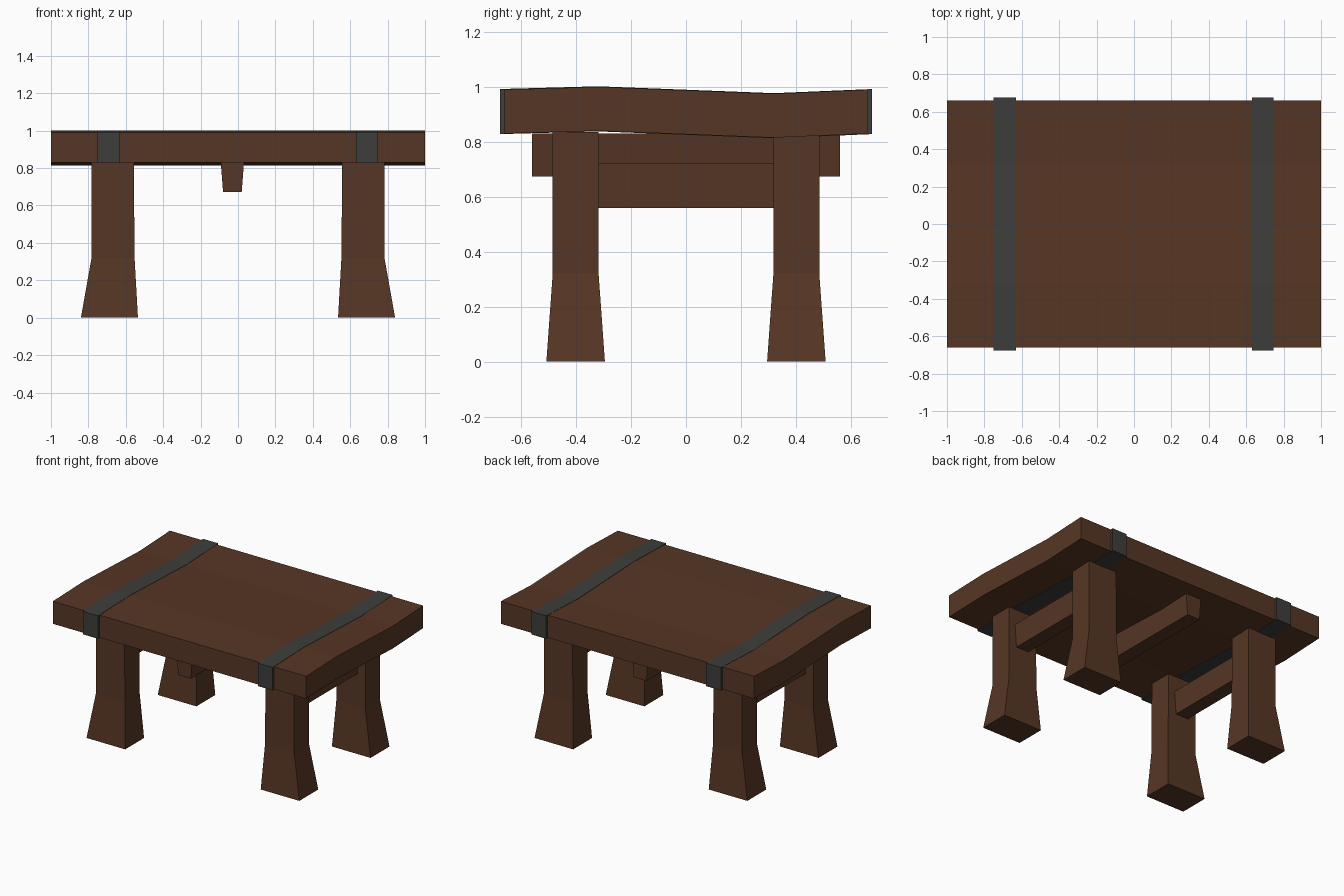
import bpy, bmesh

if "Cube" in bpy.data.objects:
    bpy.data.objects.remove(bpy.data.objects["Cube"])


def material(name, rgb):
    m = bpy.data.materials.new(name)
    m.diffuse_color = (*rgb, 1)
    m.use_nodes = True
    m.node_tree.nodes["Principled BSDF"].inputs["Base Color"].default_value = m.diffuse_color
    return m


wood = material("dark wood", (0.094, 0.037, 0.018))
iron = material("dark iron", (0.047, 0.047, 0.045))


def loft(name, rings, mat):
    """Closed solid through rings of equal point count, capped at both ends."""
    bm = bmesh.new()
    loops = [[bm.verts.new(p) for p in ring] for ring in rings]
    n = len(loops[0])
    for a, b in zip(loops, loops[1:]):
        for i in range(n):
            j = (i + 1) % n
            bm.faces.new((a[i], a[j], b[j], b[i]))
    bm.faces.new(loops[0])
    bm.faces.new(loops[-1])
    bmesh.ops.recalc_face_normals(bm, faces=bm.faces)
    mesh = bpy.data.meshes.new(name)
    bm.to_mesh(mesh)
    bm.free()
    mesh.materials.append(mat)
    obj = bpy.data.objects.new(name, mesh)
    bpy.context.collection.objects.link(obj)
    return obj


def rect(x0, x1, y0, y1, z):
    return [(x0, y0, z), (x1, y0, z), (x1, y1, z), (x0, y1, z)]


def warped_slab(name, x0, x1, half, grow, mat):
    """Slab with a gently warped profile across y."""
    line = [(-half, 0.99), (-0.32, 1.0), (0.32, 0.975), (half, 0.99)]
    rings = []
    for y, top in line:
        lo, hi = top - 0.16 - grow, top + grow
        rings.append([(x0, y, lo), (x1, y, lo), (x1, y, hi), (x0, y, hi)])
    return loft(name, rings, mat)


# Table top and the two iron bands wrapped round it
warped_slab("table_top", -1, 1, 0.66, 0, wood)
warped_slab("left_band", -0.75, -0.63, 0.677, 0.002, iron)
warped_slab("right_band", 0.63, 0.747, 0.677, 0.002, iron)

# Four legs flaring toward the feet
for sx, side in ((-1, "left"), (1, "right")):
    for sy, end in ((-1, "front"), (1, "back")):
        rings = [rect(sx * a, sx * b, sy * c, sy * d, z) for a, b, c, d, z in (
            (0.535, 0.84, 0.295, 0.508, 0),
            (0.553, 0.783, 0.318, 0.485, 0.32),
            (0.557, 0.783, 0.318, 0.485, 0.835))]
        loft(f"{end}_{side}_leg", rings, wood)


# Beams that taper toward the underside
def beam(name, x, half, z0, z1):
    loft(name, [rect(x - 0.05, x + 0.05, -half, half, z0),
                rect(x - 0.062, x + 0.062, -half, half, z1)], wood)


beam("centre_beam", -0.03, 0.56, 0.673, 0.83)
beam("left_stretcher", -0.67, 0.33, 0.56, 0.723)
beam("right_stretcher", 0.67, 0.33, 0.56, 0.723)
